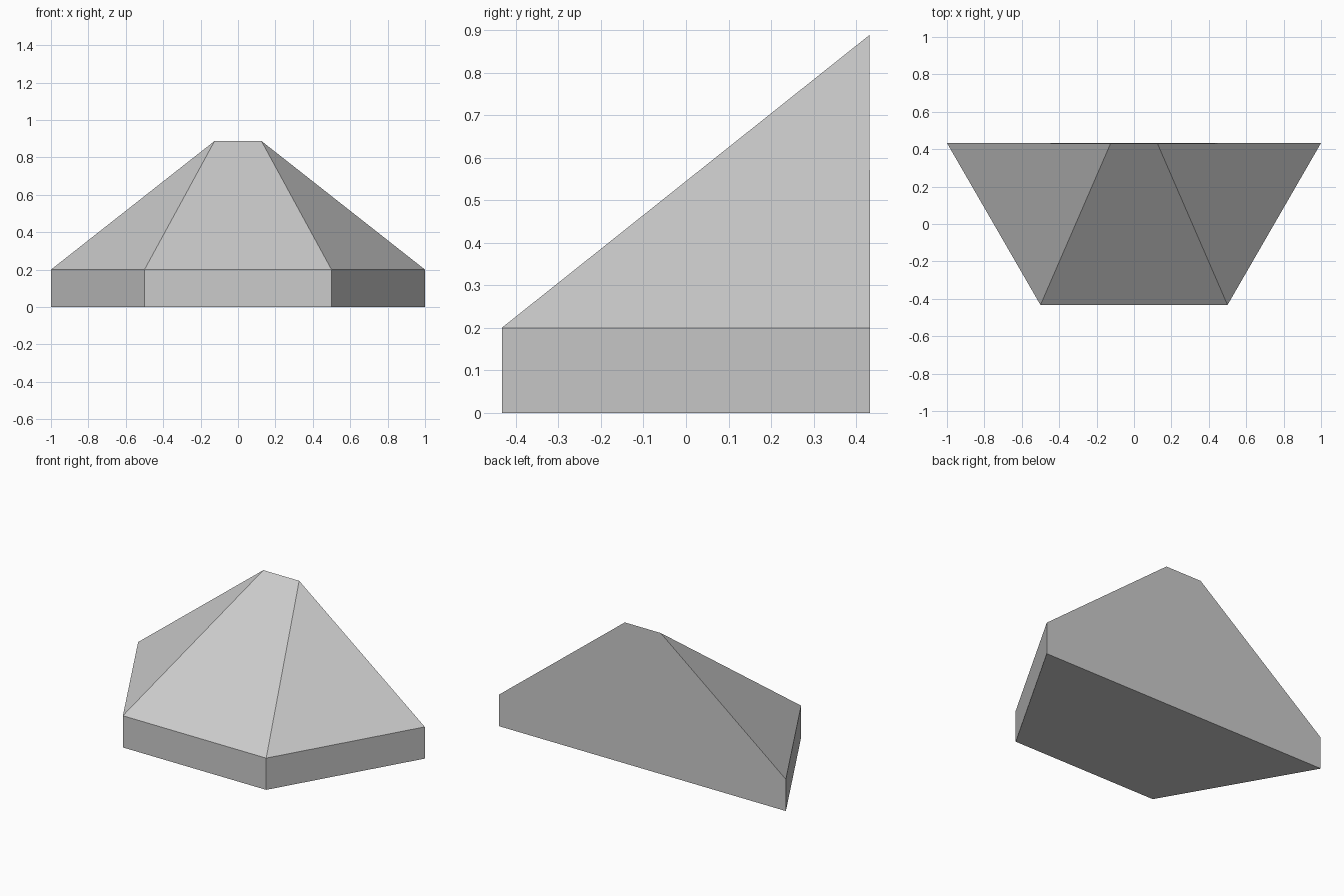
import bpy, bmesh
from math import cos, sin, pi

if "Cube" in bpy.data.objects:
    bpy.data.objects.remove(bpy.data.objects["Cube"])

# Half-hexagon outline, flat side towards the back
outline = [(cos(pi + i * pi / 3), sin(pi + i * pi / 3) + 0.433) for i in range(4)]
ridge_half, ridge_y, ridge_z, wall = 0.125, 0.431, 0.888, 0.2

bm = bmesh.new()
low = [bm.verts.new((x, y, 0)) for x, y in outline]
top = [bm.verts.new((x, y, wall)) for x, y in outline]
ridge = [bm.verts.new((s * ridge_half, ridge_y, ridge_z)) for s in (-1, 1)]

# Floor and low walls
bm.faces.new(low[::-1])
for i in range(3):
    bm.faces.new((low[i], low[i + 1], top[i + 1], top[i]))

# Sloped roof: left, front and right facets
bm.faces.new((top[0], top[1], ridge[0]))
bm.faces.new((top[1], top[2], ridge[1], ridge[0]))
bm.faces.new((top[2], top[3], ridge[1]))

# Tall flat back
bm.faces.new((low[3], low[0], top[0], ridge[0], ridge[1], top[3]))

bmesh.ops.recalc_face_normals(bm, faces=bm.faces)
mesh = bpy.data.meshes.new("half_hexagon_roof_block")
bm.to_mesh(mesh)
bm.free()
obj = bpy.data.objects.new("half_hexagon_roof_block", mesh)
bpy.context.collection.objects.link(obj)
